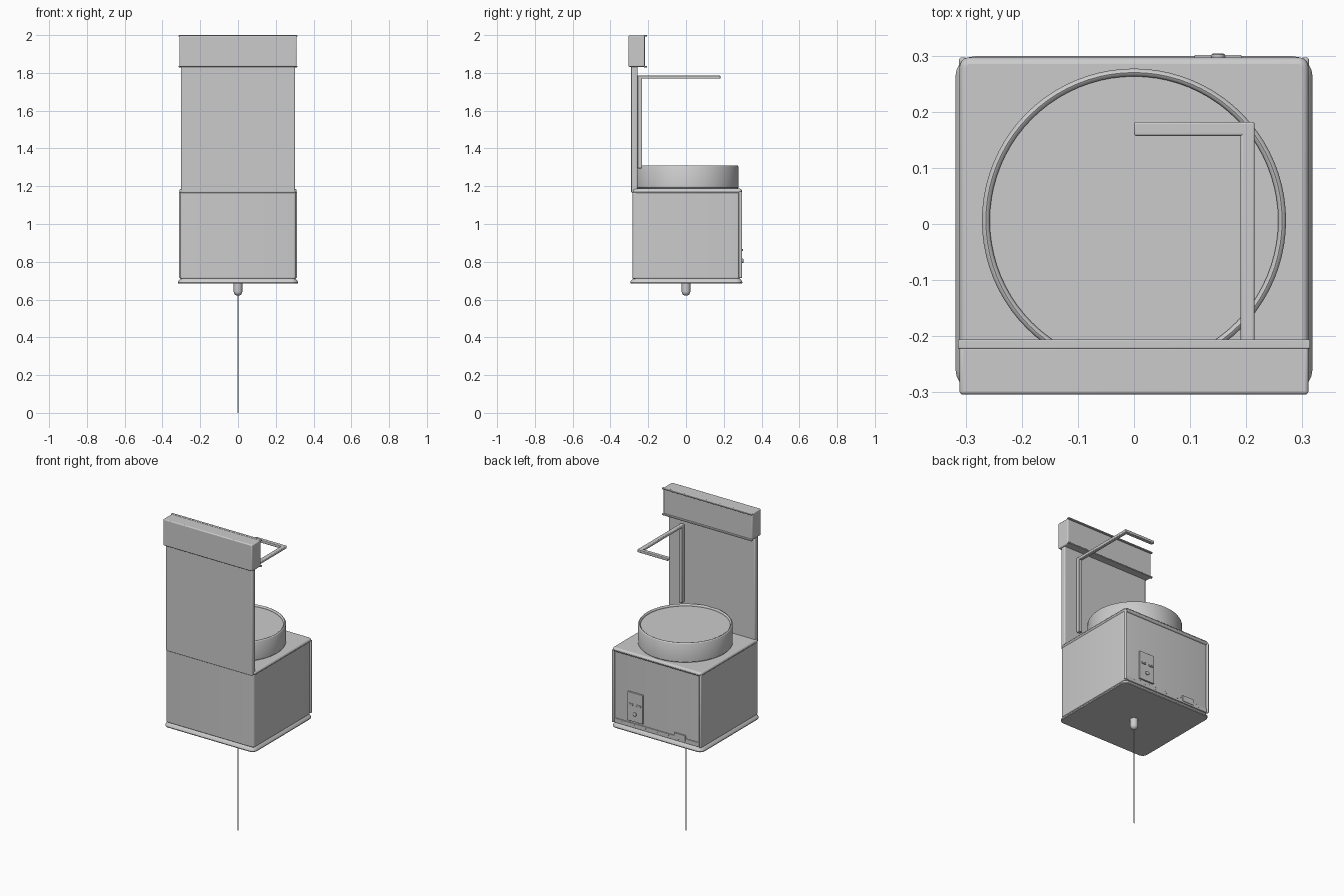
import bpy, bmesh, math
from mathutils import Matrix, Vector

if "Cube" in bpy.data.objects:
    bpy.data.objects.remove(bpy.data.objects["Cube"])

grey = bpy.data.materials.new("plain grey")
grey.diffuse_color = (0.6, 0.6, 0.6, 1)
grey.use_nodes = True
grey.node_tree.nodes["Principled BSDF"].inputs["Base Color"].default_value = grey.diffuse_color


def finish(name, bm, bevel=0, segments=3):
    bmesh.ops.recalc_face_normals(bm, faces=bm.faces)
    me = bpy.data.meshes.new(name)
    bm.to_mesh(me)
    bm.free()
    ob = bpy.data.objects.new(name, me)
    bpy.context.collection.objects.link(ob)
    me.materials.append(grey)
    if bevel:
        m = ob.modifiers.new("round", 'BEVEL')
        m.width, m.segments, m.limit_method = bevel, segments, 'ANGLE'
    bpy.ops.object.select_all(action='DESELECT')
    ob.select_set(True)
    bpy.context.view_layer.objects.active = ob
    bpy.ops.object.shade_smooth_by_angle(angle=math.radians(35))
    return ob


def box(name, x, y, z, bevel=0, segments=3, upright=0):
    """Box from ranges; upright rounds only the vertical edges first."""
    bm = bmesh.new()
    bmesh.ops.create_cube(bm, size=1)
    for v in bm.verts:
        v.co = Vector([(r[0] + r[1]) / 2 + c * (r[1] - r[0]) for r, c in zip((x, y, z), v.co)])
    if upright:
        edges = [e for e in bm.edges if abs(e.verts[0].co.z - e.verts[1].co.z) > 1e-4]
        bmesh.ops.bevel(bm, geom=edges, offset=upright, segments=5, profile=0.5, affect='EDGES')
    return finish(name, bm, bevel, segments)


def lathe(name, profile, centre, steps=64, axis='Z'):
    """Spin an (r, h) profile around an axis through centre."""
    bm = bmesh.new()
    vs = [bm.verts.new((r, 0, h)) for r, h in profile]
    es = [bm.edges.new(p) for p in zip(vs, vs[1:])]
    bmesh.ops.spin(bm, geom=vs + es, cent=(0, 0, 0), axis=(0, 0, 1),
                   angle=math.tau, steps=steps, use_duplicate=False)
    bmesh.ops.remove_doubles(bm, verts=bm.verts, dist=1e-5)
    if axis == 'Y':
        bm.transform(Matrix.Rotation(-math.pi / 2, 4, 'X'))
    bm.transform(Matrix.Translation(centre))
    return finish(name, bm)


# Base plate: a skirt that narrows towards the body
bm = bmesh.new()
rings = []
for z, inset in ((0.685, 0.002), (0.69, 0), (0.697, 0.002), (0.706, 0.009), (0.714, 0.018)):
    ring = []
    for sx, sy, a0 in ((1, 1, 0), (-1, 1, 90), (-1, -1, 180), (1, -1, 270)):
        for k in range(6):
            a = math.radians(a0 + k * 18)
            r = 0.035 - inset
            ring.append(bm.verts.new((sx * 0.283 + r * math.cos(a),
                                      0.002 + sy * 0.262 + r * math.sin(a), z)))
    rings.append(ring)
for lo, hi in zip(rings, rings[1:]):
    for i in range(len(lo)):
        j = (i + 1) % len(lo)
        bm.faces.new((lo[i], lo[j], hi[j], hi[i]))
bm.faces.new(rings[0])
bm.faces.new(rings[-1])
finish("base_plate", bm)

# Body, lid and rear panel framing
box("body", (-0.308, 0.308), (-0.283, 0.285), (0.71, 1.168), bevel=0.006, upright=0.015)
box("lid", (-0.311, 0.311), (-0.283, 0.297), (1.162, 1.187), bevel=0.012, upright=0.018)
for s in (-1, 1):
    x = sorted((s * 0.312, s * 0.298))
    box("rear_post", x, (0.279, 0.297), (0.714, 1.172), bevel=0.005)
box("rear_bottom_strip", (-0.298, 0.298), (0.284, 0.29), (0.714, 0.742), bevel=0.002)

# Control panel on the rear face
box("control_plate", (0.098, 0.202), (0.28, 0.295), (0.755, 0.937), bevel=0.002)
for x in (0.123, 0.177):
    box("switch", (x - 0.015, x + 0.015), (0.29, 0.301), (0.857, 0.868), bevel=0.002)
lathe("control_knob", [(0, -0.005), (0.012, -0.005), (0.012, 0.008), (0.009, 0.01), (0, 0.01)],
      (0.15, 0.294, 0.805), 20, 'Y')
box("rear_label", (-0.20, -0.12), (0.284, 0.293), (0.725, 0.762), bevel=0.001)
for i in range(7):
    lathe("rear_screw", [(0, 0), (0.003, 0), (0.003, 0.003), (0, 0.003)],
          (0.24 - 0.08 * i, 0.289, 0.73), 8, 'Y')

# Round drum with a raised rim
lathe("drum", [(0, 1.18), (0.267, 1.18), (0.267, 1.188), (0.271, 1.192), (0.271, 1.304),
               (0.268, 1.309), (0.264, 1.311), (0.260, 1.309), (0.257, 1.304),
               (0.257, 1.299), (0, 1.299)], (0, 0.006, 0), 80)

# Upright board and header with two rear lips
box("back_board", (-0.303, 0.303), (-0.29, -0.256), (1.164, 1.84), bevel=0.007)
box("header", (-0.311, 0.311), (-0.304, -0.218), (1.832, 1.999), bevel=0.006)
for z in (1.829, 1.992):
    box("header_lip", (-0.314, 0.314), (-0.222, -0.206), (z, z + 0.008), bevel=0.002)

# Bent square arm: post, reach and tip
box("arm_post", (0.19, 0.215), (-0.257, -0.232), (1.295, 1.786), bevel=0.004)
box("arm_reach", (0.19, 0.215), (-0.257, 0.182), (1.769, 1.786), bevel=0.004)
box("arm_tip", (0, 0.215), (0.157, 0.182), (1.769, 1.786), bevel=0.004)

# Nozzle under the base, with a flat thread hanging to the ground
dome = [(0.023 * math.cos(math.radians(a)), 0.643 - 0.023 * math.sin(math.radians(a)))
        for a in range(0, 90, 15)]
lathe("nozzle", [(0, 0.69), (0.023, 0.69)] + dome + [(0, 0.62)], (0, 0, 0), 24)
bm = bmesh.new()
bm.faces.new([bm.verts.new(p) for p in ((-0.003, 0, 0), (0.003, 0, 0), (0.003, 0, 0.63), (-0.003, 0, 0.63))])
finish("thread", bm)
